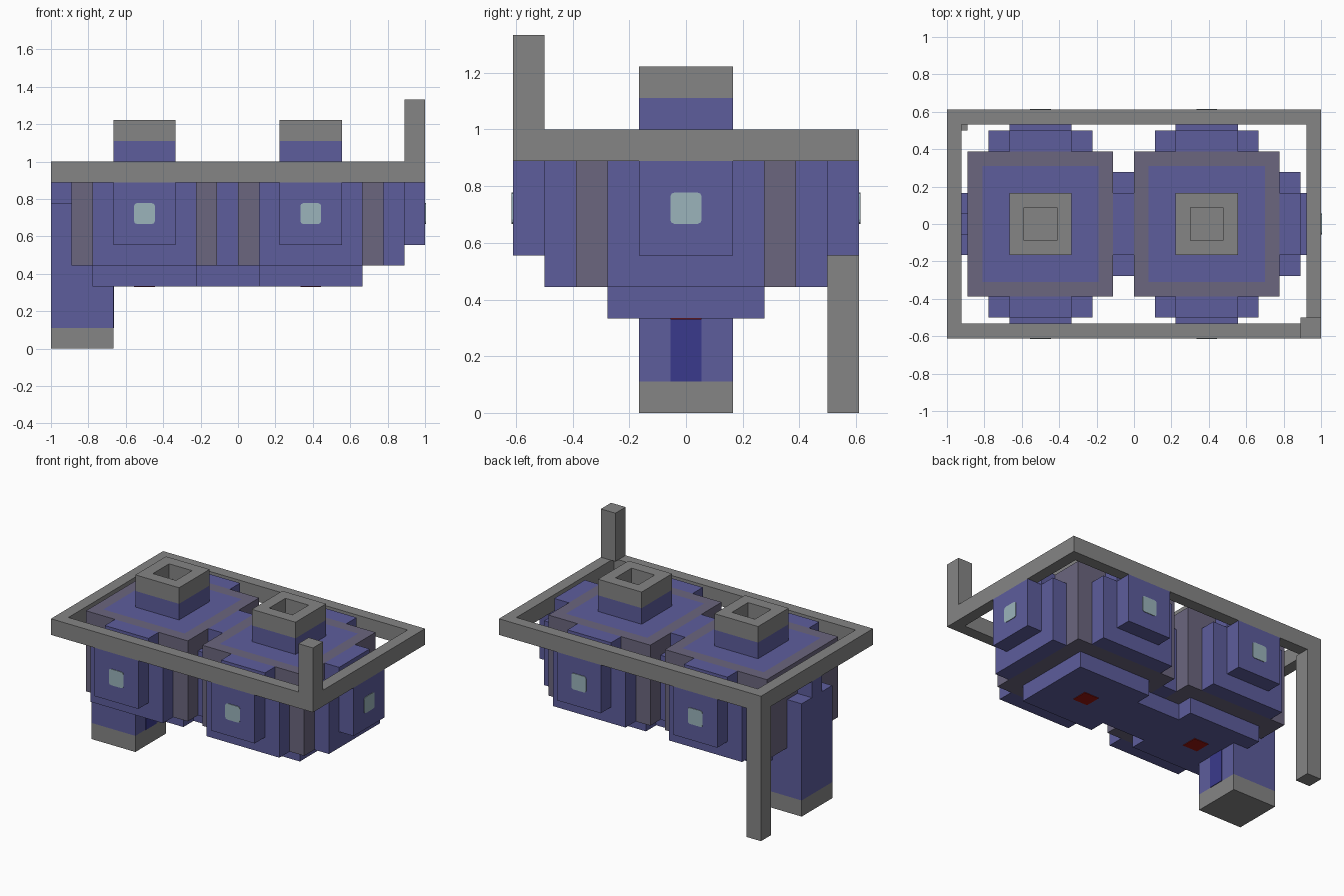
import bpy, bmesh
from mathutils import Vector

U = 1 / 9          # one block
T = 0.004 / U      # plate thickness in blocks

cube = bpy.data.objects.get("Cube")
if cube:
    bpy.data.objects.remove(cube, do_unlink=True)


def material(name, rgb):
    m = bpy.data.materials.new(name)
    m.use_nodes = True
    m.diffuse_color = (*rgb, 1)
    m.node_tree.nodes["Principled BSDF"].inputs["Base Color"].default_value = (*rgb, 1)
    return m


GREY = material("grey metal", (0.235, 0.235, 0.235))
BLUE = material("slate blue", (0.11, 0.11, 0.335))
MAUVE = material("grey mauve", (0.147, 0.133, 0.209))
INDIGO = material("dark indigo", (0.042, 0.042, 0.263))
GLASS = material("pale glass", (0.328, 0.456, 0.497))
RED = material("dark red", (0.32, 0.008, 0.005))


def finish(bm, name, *mats):
    mesh = bpy.data.meshes.new(name)
    bmesh.ops.recalc_face_normals(bm, faces=bm.faces)
    bm.to_mesh(mesh)
    bm.free()
    for m in mats:
        mesh.materials.append(m)
    obj = bpy.data.objects.new(name, mesh)
    bpy.context.collection.objects.link(obj)
    return obj


def box_mesh(x, y, z):
    """Box between pairs of block coordinates."""
    bm = bmesh.new()
    bmesh.ops.create_cube(bm, size=1)
    for v in bm.verts:
        v.co = Vector([(a + b) / 2 + c * (b - a) for c, (a, b) in zip(v.co, (x, y, z))]) * U
    bm.normal_update()
    return bm


def box(name, x, y, z, mat):
    return finish(box_mesh(x, y, z), name, mat)


def inset_top(bm):
    top = max(bm.faces, key=lambda f: f.calc_center_median().z)
    bmesh.ops.inset_region(bm, faces=[top], thickness=U)
    return top


def window(name, x, y, z, axis):
    """Thin pane with clipped round corners, thin along the given axis."""
    bm = box_mesh(x, y, z)
    edges = [e for e in bm.edges
             if abs((e.verts[0].co - e.verts[1].co)[axis]) > 1e-5]
    bmesh.ops.bevel(bm, geom=edges, offset=0.015, segments=2, profile=0.5, affect='EDGES')
    finish(bm, name, GLASS)


# Rectangular rim
bm = box_mesh((-9, 9), (-5.5, 5.5), (8, 9))
caps = [f for f in bm.faces if abs(f.normal.z) > 0.5]
for f in caps:
    bmesh.ops.inset_region(bm, faces=[f], thickness=U)
loops = [e for f in caps for e in f.edges]
bmesh.ops.delete(bm, geom=caps, context='FACES_ONLY')
bmesh.ops.bridge_loops(bm, edges=loops)
finish(bm, "rim", GREY)

# Corner posts
box("upper_post", (8, 9), (-5.5, -4.5), (9, 12), GREY)
box("lower_post", (-9, -8), (4.5, 5.5), (0, 8), GREY)


def pod(side, cx):
    # Core with a blue panel inset in its top
    bm = box_mesh((cx - 3.5, cx + 3.5), (-3.5, 3.5), (4, 9))
    inset_top(bm).material_index = 1
    finish(bm, side + "_core", MAUVE, BLUE)
    box(side + "_belly", (cx - 2.5, cx + 2.5), (-2.5, 2.5), (3, 4), BLUE)
    box(side + "_belly_light", (cx - .5, cx + .5), (-.5, .5), (3 - T, 3), RED)

    # Turret with a square bore
    sq = (cx - 1.5, cx + 1.5), (-1.5, 1.5)
    box(side + "_turret_base", *sq, (9, 10), BLUE)
    bm = box_mesh(*sq, (10, 11))
    hole = inset_top(bm)
    ext = bmesh.ops.extrude_discrete_faces(bm, faces=[hole])["faces"][0]
    bmesh.ops.translate(bm, verts=ext.verts, vec=(0, 0, -0.9 * U))
    finish(bm, side + "_turret_cap", GREY)

    # Stepped front and back bays
    for s, end in ((-1, "front"), (1, "back")):
        def span(a, b):
            return tuple(sorted((s * a, s * b)))
        n = f"{side}_{end}_"
        box(n + "bay", (cx - 2.5, cx + 2.5), span(3.5, 4.5), (4, 8), BLUE)
        box(n + "bay_top", (cx - 1.5, cx + 1.5), span(3.5, 4.5), (8, 9), BLUE)
        box(n + "panel", (cx - 1.5, cx + 1.5), span(4.5, 5.5), (5, 8), BLUE)
        window(n + "window", (cx - .5, cx + .5), span(5.5, 5.5 + T), (6, 7), 1)


pod("right", -4.5)
pod("left", 3.5)

# Bay on the left end and bridge between the pods
for name, x in (("end_bay", 7), ("bridge", -1)):
    box(name, (x, x + 1), (-2.5, 2.5), (4, 8), BLUE)
    box(name + "_top", (x, x + 1), (-1.5, 1.5), (8, 9), BLUE)
box("end_panel", (8, 9), (-1.5, 1.5), (5, 8), BLUE)
window("end_window", (9, 9 + T), (-.5, .5), (6, 7), 0)
box("belly_bridge", (-2, 1), (-1.5, 1.5), (3, 4), BLUE)

# Leg on the right end
box("foot", (-9, -6), (-1.5, 1.5), (0, 1), GREY)
box("leg", (-9, -6), (-1.5, 1.5), (1, 4), BLUE)
box("leg_column", (-9, -8), (-1.5, 1.5), (4, 7), BLUE)
box("leg_neck", (-9, -8), (-.5, .5), (7, 8), BLUE)
box("leg_stripe", (-6, -6 + T), (-.5, .5), (1, 3), INDIGO)
